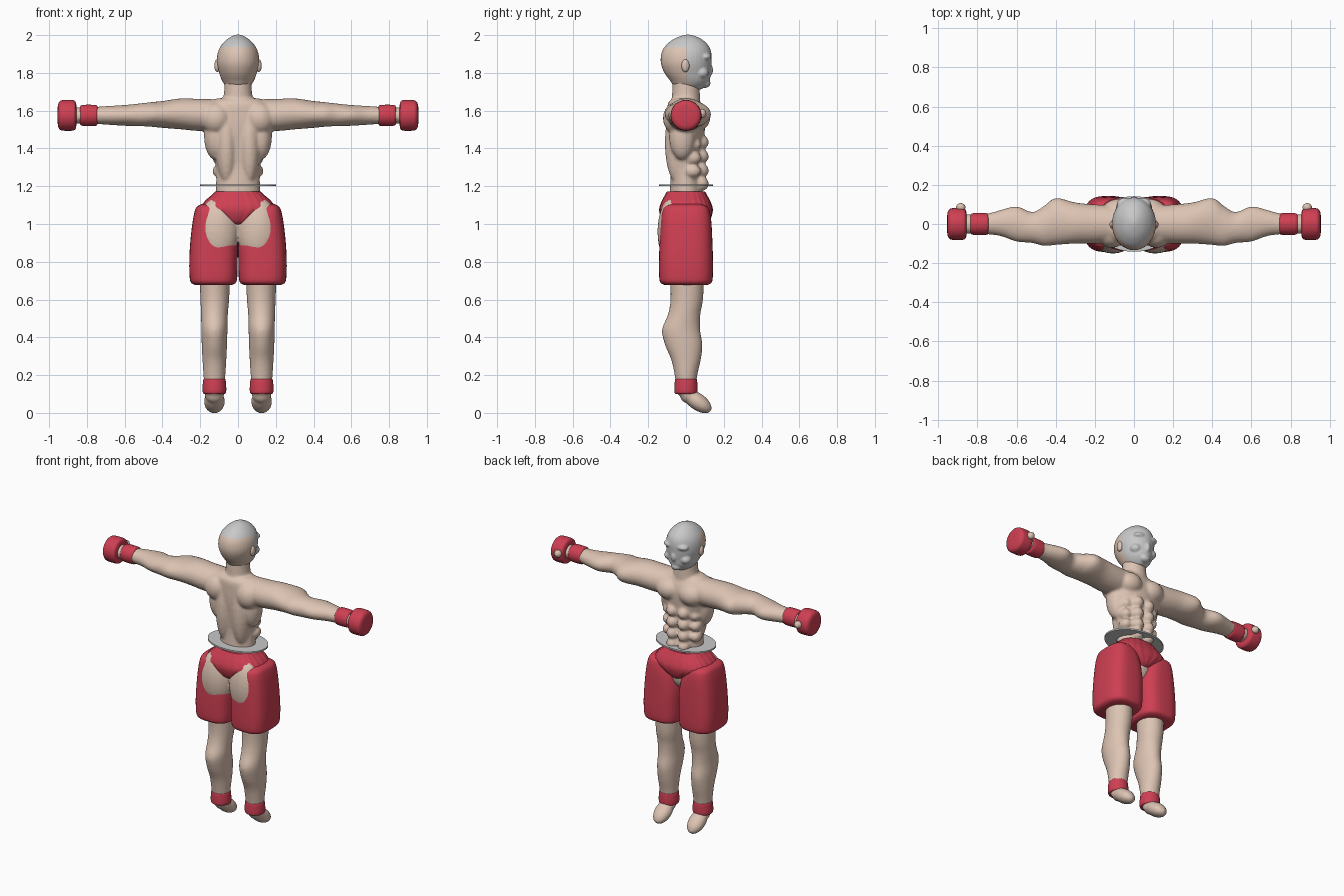
import bpy, bmesh
from math import cos, sin, pi, radians
from mathutils import Matrix, Vector

cube = bpy.data.objects.get("Cube")
if cube:
    bpy.data.objects.remove(cube, do_unlink=True)


def material(name, rgb):
    m = bpy.data.materials.new(name)
    m.use_nodes = True
    m.diffuse_color = (*rgb, 1)
    m.node_tree.nodes["Principled BSDF"].inputs["Base Color"].default_value = (*rgb, 1)
    return m


SKIN = material("skin", (.72, .55, .45))
RED = material("red cloth", (.62, .05, .085))
GREY = material("pale grey", (.58, .58, .58))


def smooth_rings(rings, steps):
    """Catmull-Rom interpolation between the given cross-sections."""
    vs = [Vector(r) for r in rings]
    out = []
    for i in range(len(vs) - 1):
        a, b, c, d = vs[max(i - 1, 0)], vs[i], vs[i + 1], vs[min(i + 2, len(vs) - 1)]
        for k in range(steps):
            t = k / steps
            out.append(b + (c - a) * t / 2 + (a * 2 - b * 5 + c * 4 - d) * t * t / 2
                       + (b * 3 - a - c * 3 + d) * t ** 3 / 2)
    return out + [vs[-1]]


def loft(bm, rings, axis="z", side=1, power=2, seg=32, ripple=0, steps=4):
    """Closed tube; each ring is (position, centre u, centre v, radius u, radius v)."""
    def sup(c):
        return abs(c) ** (2 / power) * (1 if c > 0 else -1)
    loops = []
    for t, cu, cv, ru, rv in smooth_rings(rings, steps):
        loop = []
        for i in range(seg):
            a = 2 * pi * i / seg
            w = 1 + ripple * cos(24 * a)
            u, v = cu + ru * w * sup(cos(a)), cv + rv * w * sup(sin(a))
            p = (u, v, t) if axis == "z" else (t, u, v)
            loop.append(bm.verts.new((p[0] * side, p[1], p[2])))
        loops.append(loop)
    for lo, hi in zip(loops, loops[1:]):
        for i in range(seg):
            j = (i + 1) % seg
            bm.faces.new((lo[i], lo[j], hi[j], hi[i]))
    bm.faces.new(loops[0])
    bm.faces.new(loops[-1])


def blob(bm, centre, radii, side=1, tilt=0):
    """Ellipsoid, tilted about x."""
    m = (Matrix.Translation((centre[0] * side, centre[1], centre[2]))
         @ Matrix.Rotation(radians(tilt), 4, "X") @ Matrix.Diagonal((*radii, 1)))
    bmesh.ops.create_uvsphere(bm, u_segments=24, v_segments=16, radius=1, matrix=m)


def finish(name, bm, mat, voxel=0, relax=3):
    """Make the object; with a voxel size, fuse its solids into one skin."""
    bmesh.ops.recalc_face_normals(bm, faces=bm.faces)
    me = bpy.data.meshes.new(name)
    bm.to_mesh(me)
    bm.free()
    ob = bpy.data.objects.new(name, me)
    bpy.context.collection.objects.link(ob)
    if voxel:
        r = ob.modifiers.new("fuse", "REMESH")
        r.mode, r.voxel_size = "VOXEL", voxel
        s = ob.modifiers.new("relax", "SMOOTH")
        s.factor, s.iterations = .5, relax
        dg = bpy.context.evaluated_depsgraph_get()
        fused = bpy.data.meshes.new_from_object(ob.evaluated_get(dg))
        ob.modifiers.clear()
        ob.data = fused
    ob.data.materials.clear()
    ob.data.materials.append(mat)
    bpy.ops.object.select_all(action="DESELECT")
    ob.select_set(True)
    bpy.context.view_layer.objects.active = ob
    bpy.ops.object.shade_smooth_by_angle(angle=radians(50))
    return ob


# Body: torso, neck, limbs and muscles fused together
body = bmesh.new()
loft(body, [(1.0, 0, 0, .12, .09), (1.18, 0, 0, .117, .085), (1.3, 0, 0, .117, .08),
            (1.4, 0, 0, .137, .09), (1.5, 0, 0, .17, .1), (1.58, 0, 0, .19, .1),
            (1.64, 0, -.01, .16, .085), (1.665, 0, -.01, .11, .06)])
loft(body, [(1.58, 0, 0, .1, .08), (1.68, 0, 0, .076, .074), (1.77, 0, 0, .07, .07)])
blob(body, (0, 0, 1.0), (.12, .1, .1))
for s in (-1, 1):
    # arm
    loft(body, [(.04, 0, 1.575, .09, .085), (.2, 0, 1.577, .1, .085), (.3, .005, 1.583, .105, .082),
                (.4, .013, 1.58, .12, .071), (.46, -.01, 1.58, .102, .065),
                (.52, -.018, 1.578, .079, .06), (.6, 0, 1.575, .09, .055),
                (.68, .005, 1.575, .067, .05), (.76, 0, 1.575, .052, .045),
                (.89, 0, 1.575, .048, .042)], "x", s)
    # leg and foot
    loft(body, [(.9, .115, 0, .09, .1), (.72, .122, .005, .081, .09), (.6, .123, .004, .076, .086),
                (.52, .125, -.01, .071, .086), (.44, .125, -.026, .069, .101),
                (.36, .125, -.012, .067, .099), (.28, .125, 0, .063, .078),
                (.2, .125, 0, .058, .06), (.1, .125, 0, .05, .046)], side=s)
    blob(body, (.125, .012, .1), (.052, .046, .05), s)
    blob(body, (.125, .06, .06), (.055, .088, .045), s, -35)
    # back and buttocks
    blob(body, (.06, -.04, 1.43), (.058, .072, .22), s)
    blob(body, (.115, -.05, 1.56), (.08, .072, .085), s)
    blob(body, (.12, -.02, 1.47), (.06, .07, .13), s)
    blob(body, (.108, -.07, .96), (.11, .081, .18), s)
    # chest and abdomen
    blob(body, (.083, .055, 1.56), (.083, .073, .07), s)
    for z in (1.435, 1.36, 1.285, 1.215):
        blob(body, (.041, .075, z), (.04, .046, .04), s, -15)
    for z in (1.42, 1.35, 1.28):
        blob(body, (.1, .035, z), (.035, .045, .035), s)
    # thumb
    blob(body, (.885, .085, 1.585), (.026, .024, .026), s)
finish("body", body, SKIN, .009)

# Head, with a pale face mask and crown
head = bmesh.new()
loft(head, [(1.712, 0, .045, .035, .035), (1.73, 0, .02, .065, .08), (1.76, 0, .02, .085, .105),
            (1.8, 0, .008, .1, .122), (1.85, 0, .001, .112, .134), (1.9, 0, .002, .109, .133),
            (1.94, 0, .005, .093, .117), (1.975, 0, .008, .062, .08), (1.995, 0, .01, .03, .038),
            (2.003, 0, .01, .005, .006)])
blob(head, (0, .12, 1.815), (.02, .024, .035))
blob(head, (0, .1, 1.745), (.035, .03, .025))
for s in (-1, 1):
    blob(head, (.042, .105, 1.885), (.045, .03, .02), s)
    blob(head, (.058, .085, 1.8), (.035, .035, .03), s)
head_ob = finish("head", head, SKIN, .006)
head_ob.data.materials.append(GREY)
for f in head_ob.data.polygons:
    c = f.center
    f.material_index = int(c.z > 1.937 or c.y > .004 + max(0, 1.79 - c.z) * .5)

# Ears
ears = bmesh.new()
for s in (-1, 1):
    blob(ears, (.11, -.003, 1.838), (.015, .021, .034), s)
finish("ears", ears, SKIN)

# Flat ring around the waist
ring = bmesh.new()
loft(ring, [(1.2, 0, 0, .2, .142), (1.21, 0, 0, .2, .142)], seg=48, steps=1)
finish("waist_ring", ring, GREY)

# Shorts: gathered waist and two wide legs
waist = bmesh.new()
loft(waist, [(1.172, 0, 0, .118, .1), (1.15, 0, 0, .142, .112), (1.12, 0, 0, .175, .128),
             (1.085, 0, 0, .192, .14), (1.05, 0, 0, .15, .137), (1.01, 0, 0, .065, .12),
             (.99, 0, 0, .02, .09)], power=2.6, seg=120, ripple=.01)
finish("shorts_waist", waist, RED)
for s, label in ((1, "left"), (-1, "right")):
    leg = bmesh.new()
    loft(leg, [(.678, .13, 0, .1, .115), (.69, .13, 0, .119, .135), (.72, .13, 0, .126, .142),
               (.8, .13, 0, .128, .143), (.9, .127, 0, .126, .14), (1.0, .13, 0, .112, .135),
               (1.06, .137, 0, .094, .127), (1.09, .142, 0, .077, .113),
               (1.105, .145, 0, .05, .08)], side=s, power=3, seg=48)
    finish(label + "_shorts_leg", leg, RED)

    # Ankle band
    band = bmesh.new()
    loft(band, [(.1, .125, 0, .05, .05), (.105, .125, 0, .06, .06), (.125, .125, 0, .063, .062),
                (.16, .125, 0, .061, .06), (.178, .125, 0, .058, .057),
                (.182, .125, 0, .05, .05)], side=s)
    finish(label + "_ankle_band", band, RED)

    # Wrist band and glove
    for part, profile in (
            ("wrist_band", ((.744, .045), (.748, .053), (.765, .056), (.815, .056),
                            (.832, .052), (.836, .045))),
            ("glove", ((.856, .055), (.861, .073), (.876, .081), (.925, .081),
                       (.942, .076), (.952, .06), (.956, .03)))):
        bm = bmesh.new()
        loft(bm, [(x, 0, 1.575, r, r) for x, r in profile], "x", s)
        finish(f"{label}_{part}", bm, RED)
